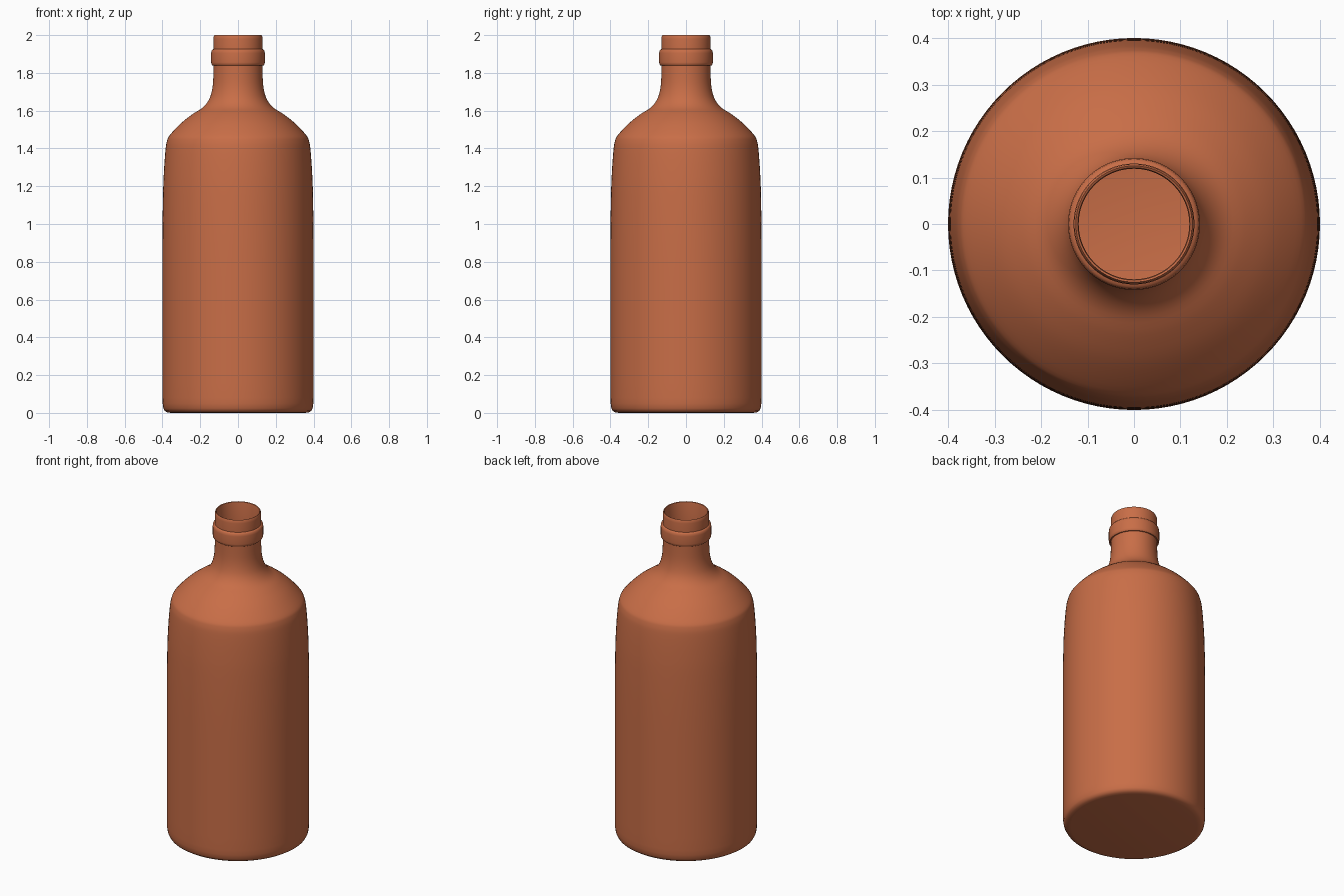
import bpy, bmesh, math
from mathutils import Vector

if "Cube" in bpy.data.objects:
    bpy.data.objects.remove(bpy.data.objects["Cube"])

SIDES = 96

clay = bpy.data.materials.new("terracotta")
clay.diffuse_color = (0.58, 0.155, 0.063, 1)
clay.use_nodes = True
clay.node_tree.nodes["Principled BSDF"].inputs["Base Color"].default_value = clay.diffuse_color


def smooth_curve(pts, steps=4):
    """Catmull-Rom curve through the given (radius, height) points."""
    out = []
    for i in range(len(pts) - 1):
        p0, p1 = Vector(pts[max(i - 1, 0)]), Vector(pts[i])
        p2, p3 = Vector(pts[i + 1]), Vector(pts[min(i + 2, len(pts) - 1)])
        for s in range(steps):
            t = s / steps
            q = 0.5 * (2 * p1 + (p2 - p0) * t + (2 * p0 - 5 * p1 + 4 * p2 - p3) * t * t
                       + (3 * p1 - p0 - 3 * p2 + p3) * t ** 3)
            out.append((q.x, q.y))
    return out + [tuple(pts[-1])]


def lathe(name, profile):
    """Revolve a profile, starting and ending on the axis, around z."""
    bm = bmesh.new()
    rings = []
    for r, z in profile:
        if r == 0:
            rings.append([bm.verts.new((0, 0, z))] * SIDES)
        else:
            rings.append([bm.verts.new((r * math.cos(k * math.tau / SIDES),
                                        r * math.sin(k * math.tau / SIDES), z))
                          for k in range(SIDES)])
    for a, b in zip(rings, rings[1:]):
        for k in range(SIDES):
            n = (k + 1) % SIDES
            bm.faces.new(list(dict.fromkeys((a[k], a[n], b[n], b[k]))))
    bmesh.ops.recalc_face_normals(bm, faces=bm.faces[:])
    me = bpy.data.meshes.new(name)
    bm.to_mesh(me)
    bm.free()
    ob = bpy.data.objects.new(name, me)
    bpy.context.collection.objects.link(ob)
    me.materials.append(clay)
    bpy.ops.object.select_all(action='DESELECT')
    ob.select_set(True)
    bpy.context.view_layer.objects.active = ob
    bpy.ops.object.shade_smooth_by_angle(angle=math.radians(35))
    return ob


# Outer silhouette: rounded foot, body, sloping shoulder and neck
foot = [(0, 0), (0.355, 0), (0.375, 0.003), (0.388, 0.011), (0.395, 0.024), (0.399, 0.05)]
body = smooth_curve([(0.4, 0.08), (0.4, 0.5), (0.4, 0.9), (0.397, 1.15), (0.392, 1.28),
                     (0.384, 1.39), (0.376, 1.44), (0.36, 1.472), (0.3, 1.535),
                     (0.24, 1.582), (0.19, 1.614), (0.16, 1.648), (0.142, 1.69),
                     (0.132, 1.75), (0.13, 1.84)])
# Raised collar below the mouth
collar = [(0.136, 1.84), (0.141, 1.846), (0.142, 1.856), (0.142, 1.905),
          (0.14, 1.918), (0.135, 1.924), (0.13, 1.926)]
# Rolled lip, then the thin inner wall down to the floor
lip = [(0.13, 1.98), (0.1285, 1.993), (0.125, 2.0), (0.121, 1.998), (0.119, 1.99)]
inner = [(max(r - 0.011, 0.119), z - 0.004) for r, z in reversed(body)]
floor = [(0.38, 0.03), (0.355, 0.014), (0, 0.012)]

lathe("bottle", foot + body + collar + lip + inner + floor)
